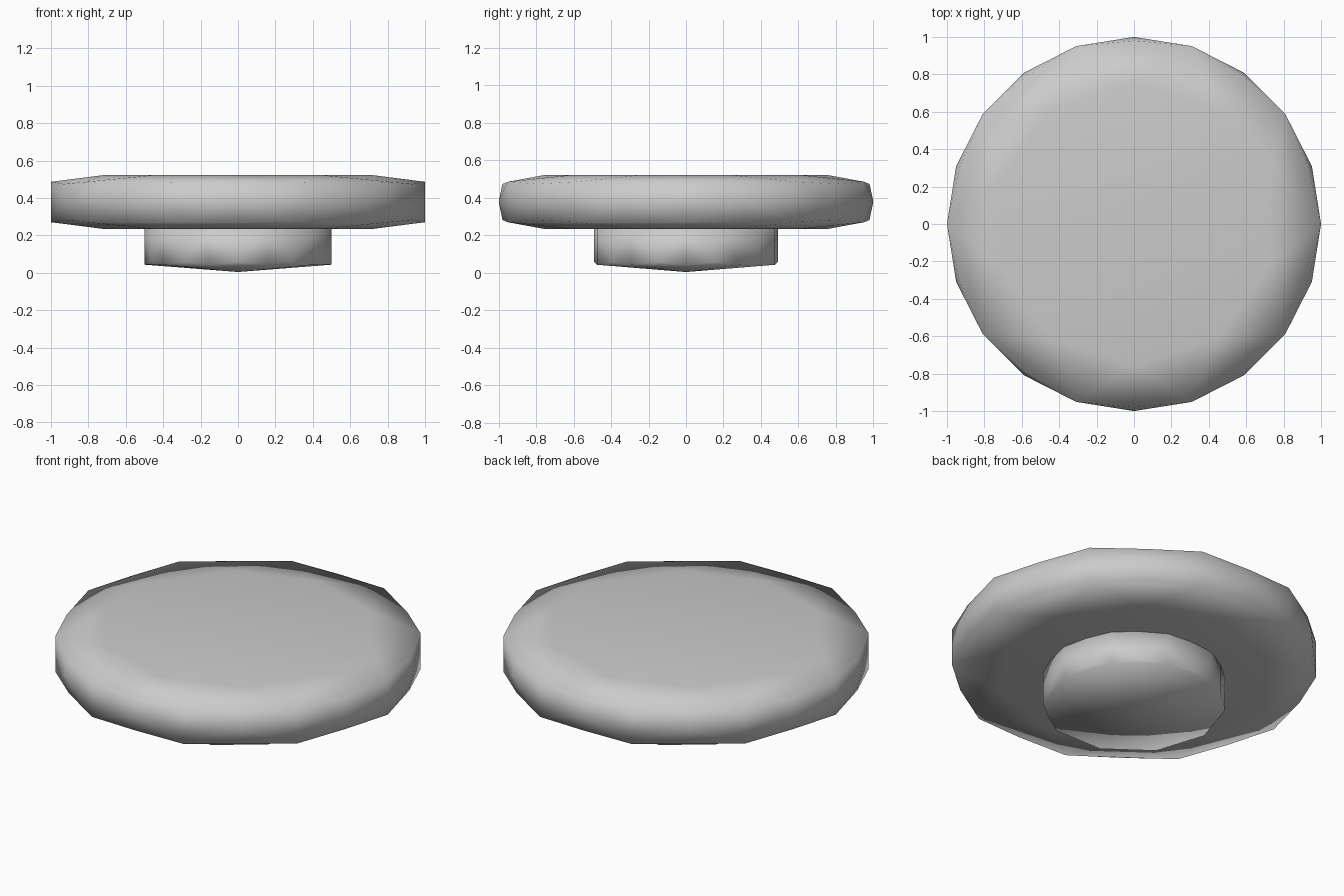
import bpy, bmesh, math

if "Cube" in bpy.data.objects:
    bpy.data.objects.remove(bpy.data.objects["Cube"])

STEP = math.pi / 10


def ring(r, z, odd):
    # ten points, on the even or the odd 18-degree steps
    return [(r * math.cos((2 * k + odd) * STEP), r * math.sin((2 * k + odd) * STEP), z)
            for k in range(10)]


def hull_part(name, points):
    bm = bmesh.new()
    for p in points:
        bm.verts.new(p)
    bmesh.ops.convex_hull(bm, input=bm.verts[:])
    bmesh.ops.dissolve_limit(bm, angle_limit=math.radians(0.5),
                             verts=bm.verts[:], edges=bm.edges[:])
    bmesh.ops.recalc_face_normals(bm, faces=bm.faces[:])
    for f in bm.faces:
        f.smooth = True
    mesh = bpy.data.meshes.new(name)
    bm.to_mesh(mesh)
    bm.free()
    obj = bpy.data.objects.new(name, mesh)
    bpy.context.collection.objects.link(obj)
    return obj


# wide cap: flat top and bottom, faceted rounded rim
cap = ring(1.0, 0.38, 1)
for s in (-1, 1):
    cap += ring(1.0, 0.378 + s * 0.108, 0)
    cap += ring(0.98, 0.378 + s * 0.096, 1)
    cap += ring(0.755, 0.378 + s * 0.144, 1)
hull_part("disc_cap", cap)

# short stem with a shallow pointed base
stem = [(0, 0, 0.004)]
stem += ring(0.5, 0.043, 0) + ring(0.49, 0.057, 1)
stem += ring(0.5, 0.24, 0) + ring(0.49, 0.24, 1)
hull_part("stem", stem)
